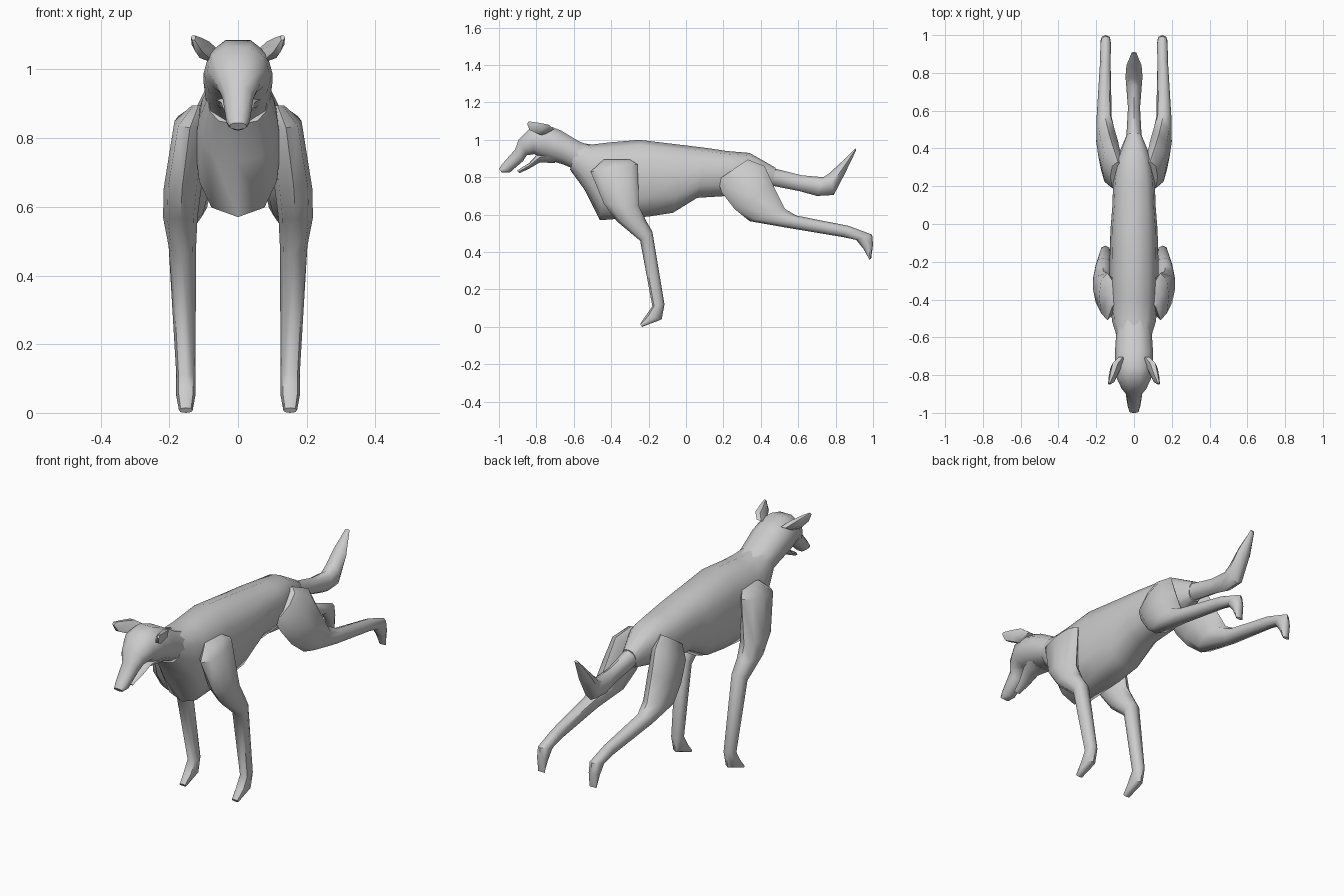
import bpy, bmesh, math
from mathutils import Vector

fur = bpy.data.materials.new("grey_fur")
fur.diffuse_color = (0.6, 0.6, 0.6, 1)


def loft(name, sections, sides=8, power=1.0, mirror=False):
    """Skin rings given as (y1, z1, y2, z2, centre x, half width)."""
    bm = bmesh.new()
    rings = []
    for y1, z1, y2, z2, cx, hw in sections:
        ring = []
        for i in range(sides):
            a = 2 * math.pi * i / sides
            c, s = math.cos(a), math.sin(a)
            c = math.copysign(abs(c) ** power, c) if abs(c) > 1e-6 else 0
            ring.append(bm.verts.new((cx + c * hw,
                                      (y1 + y2) / 2 + s * (y1 - y2) / 2,
                                      (z1 + z2) / 2 + s * (z1 - z2) / 2)))
        rings.append(ring)
    for a, b in zip(rings, rings[1:]):
        for i in range(sides):
            j = (i + 1) % sides
            bm.faces.new((a[i], a[j], b[j], b[i]))
    bm.faces.new(rings[0])
    bm.faces.new(rings[-1])
    bmesh.ops.recalc_face_normals(bm, faces=bm.faces)
    finish(name, bm, mirror)


def finish(name, bm, mirror):
    me = bpy.data.meshes.new(name)
    bm.to_mesh(me)
    bm.free()
    me.materials.append(fur)
    ob = bpy.data.objects.new(name, me)
    bpy.context.collection.objects.link(ob)
    bpy.ops.object.select_all(action='DESELECT')
    ob.select_set(True)
    bpy.context.view_layer.objects.active = ob
    bpy.ops.object.shade_smooth_by_angle(angle=math.radians(50))
    if mirror:
        ob.modifiers.new("mirror", 'MIRROR').use_mirror_merge = False


# Torso with deep chest and tucked belly
loft("torso", [
    (-0.58, 0.985, -0.62, 0.84, 0, 0.09),
    (-0.50, 0.975, -0.54, 0.73, 0, 0.115),
    (-0.42, 0.985, -0.46, 0.57, 0, 0.125),
    (-0.25, 1.00, -0.20, 0.59, 0, 0.13),
    (0.00, 0.97, -0.07, 0.61, 0, 0.125),
    (0.12, 0.955, 0.06, 0.69, 0, 0.115),
    (0.22, 0.94, 0.22, 0.70, 0, 0.11),
    (0.34, 0.93, 0.36, 0.73, 0, 0.09),
    (0.48, 0.85, 0.46, 0.75, 0, 0.04)], sides=12, power=0.7)

# Tail, dipping then turned up to a point
loft("tail", [
    (0.40, 0.89, 0.40, 0.77, 0, 0.05),
    (0.48, 0.845, 0.46, 0.755, 0, 0.04),
    (0.62, 0.81, 0.61, 0.725, 0, 0.032),
    (0.735, 0.80, 0.70, 0.70, 0, 0.04),
    (0.77, 0.825, 0.79, 0.705, 0, 0.045),
    (0.83, 0.88, 0.85, 0.82, 0, 0.04),
    (0.905, 0.955, 0.91, 0.945, 0, 0.012)])

# Neck, skull and upper muzzle
loft("head", [
    (-0.50, 0.97, -0.56, 0.80, 0, 0.09),
    (-0.57, 0.995, -0.61, 0.845, 0, 0.095),
    (-0.67, 1.055, -0.66, 0.865, 0, 0.10),
    (-0.76, 1.09, -0.75, 0.89, 0, 0.10),
    (-0.83, 1.07, -0.81, 0.92, 0, 0.09),
    (-0.895, 1.005, -0.85, 0.915, 0, 0.065),
    (-0.915, 0.95, -0.87, 0.885, 0, 0.045),
    (-0.985, 0.87, -0.94, 0.825, 0, 0.034),
    (-1.00, 0.845, -0.985, 0.825, 0, 0.025)], sides=10, power=0.85)

# Open lower jaw
loft("jaw", [
    (-0.70, 0.96, -0.70, 0.875, 0, 0.075),
    (-0.79, 0.93, -0.78, 0.88, 0, 0.05),
    (-0.84, 0.875, -0.84, 0.845, 0, 0.032),
    (-0.905, 0.835, -0.89, 0.822, 0, 0.018)])

# Ears, leaning outward and forward
loft("ear", [
    (-0.70, 1.06, -0.77, 1.02, 0.07, 0.025),
    (-0.73, 1.085, -0.80, 1.03, 0.098, 0.028),
    (-0.79, 1.095, -0.84, 1.05, 0.115, 0.02),
    (-0.84, 1.10, -0.85, 1.085, 0.13, 0.007)], sides=6, mirror=True)

# Front legs
loft("front_leg", [
    (-0.44, 0.895, -0.30, 0.895, 0.115, 0.02),
    (-0.51, 0.83, -0.26, 0.87, 0.14, 0.045),
    (-0.44, 0.66, -0.25, 0.64, 0.162, 0.055),
    (-0.37, 0.565, -0.215, 0.57, 0.168, 0.05),
    (-0.245, 0.46, -0.18, 0.51, 0.162, 0.04),
    (-0.18, 0.11, -0.115, 0.12, 0.152, 0.028),
    (-0.215, 0.06, -0.13, 0.04, 0.152, 0.028),
    (-0.245, 0.015, -0.235, 0.0, 0.152, 0.02)], power=0.8, mirror=True)

# Hind legs, stretched backward
loft("hind_leg", [
    (0.33, 0.895, 0.17, 0.785, 0.085, 0.04),
    (0.42, 0.86, 0.19, 0.72, 0.115, 0.055),
    (0.47, 0.75, 0.26, 0.63, 0.13, 0.06),
    (0.53, 0.63, 0.34, 0.565, 0.145, 0.055),
    (0.59, 0.595, 0.54, 0.53, 0.158, 0.04),
    (0.87, 0.54, 0.84, 0.48, 0.152, 0.028),
    (0.995, 0.493, 0.91, 0.465, 0.15, 0.028),
    (1.0, 0.44, 0.95, 0.415, 0.15, 0.026),
    (0.99, 0.365, 0.98, 0.36, 0.15, 0.02)], power=0.8, mirror=True)
